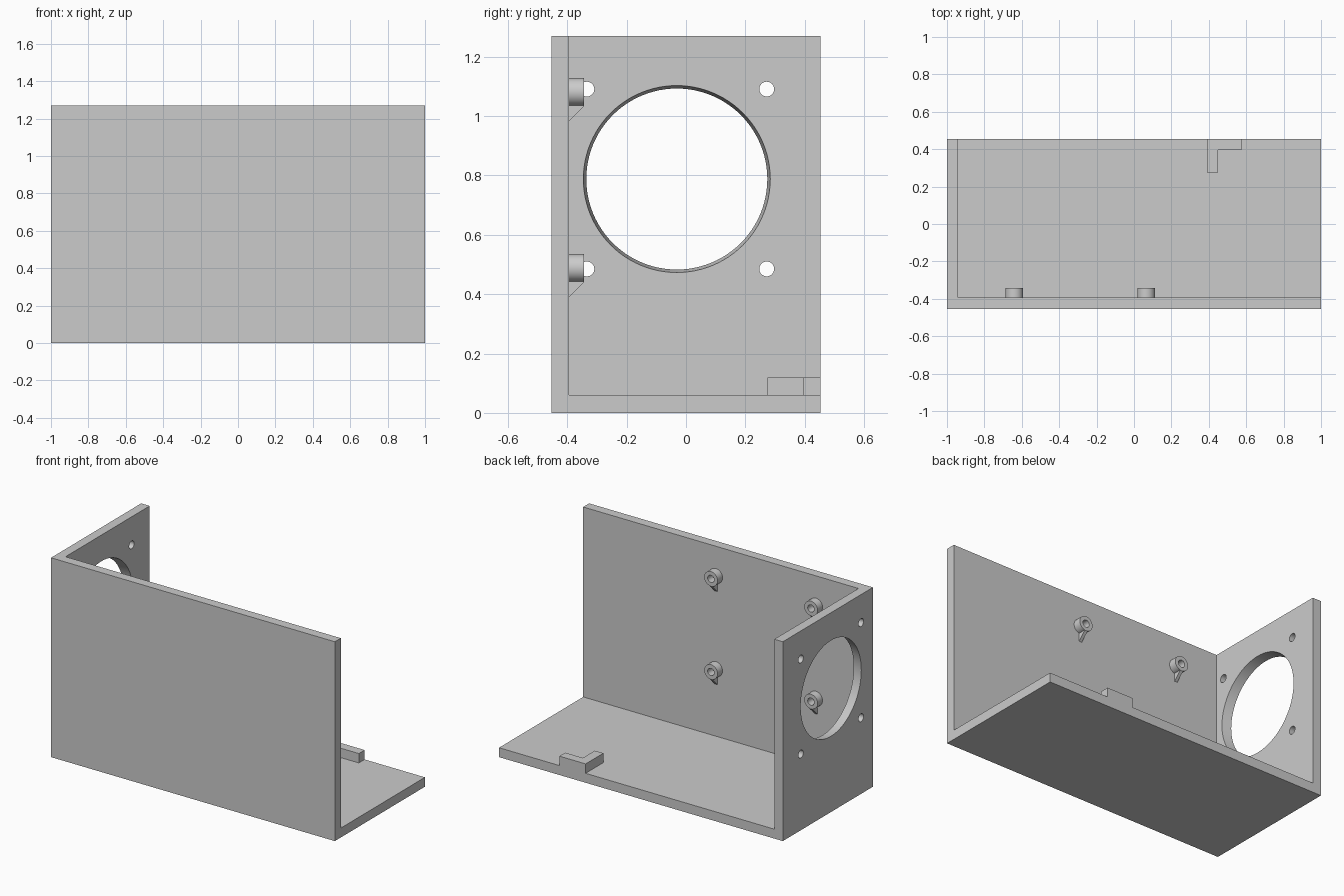
import bpy, bmesh, math
from mathutils import Vector

cube = bpy.data.objects.get("Cube")
if cube:
    bpy.data.objects.remove(cube, do_unlink=True)

W, D, H, T = 1.0, 0.4535, 1.27, 0.06   # half width, half depth, height, wall thickness
FLOOR, INNER = T, -D + T               # inner faces of the base and front wall

grey = bpy.data.materials.new("plain_grey")
grey.use_nodes = True
colour = (0.6, 0.6, 0.6, 1)
grey.diffuse_color = colour
grey.node_tree.nodes["Principled BSDF"].inputs["Base Color"].default_value = colour


def finish(name, bm):
    bmesh.ops.recalc_face_normals(bm, faces=bm.faces)
    mesh = bpy.data.meshes.new(name)
    bm.to_mesh(mesh)
    bm.free()
    mesh.materials.append(grey)
    ob = bpy.data.objects.new(name, mesh)
    bpy.context.scene.collection.objects.link(ob)
    return ob


def prism(name, points, shift):
    """Extrude a flat outline along a vector."""
    bm = bmesh.new()
    face = bm.faces.new([bm.verts.new(p) for p in points])
    out = bmesh.ops.extrude_face_region(bm, geom=[face])
    bmesh.ops.translate(bm, vec=Vector(shift),
                        verts=[g for g in out["geom"] if isinstance(g, bmesh.types.BMVert)])
    return finish(name, bm)


def lathe(name, centre, axis, rings, closed=False, steps=64):
    """Sweep (radius, offset) rings around an axis; closed joins the last ring to the first."""
    bm = bmesh.new()
    turn = Vector(axis).to_track_quat("Z", "Y")
    loops = []
    for r, h in rings:
        loops.append([bm.verts.new(Vector(centre) + turn @ Vector((
            r * math.cos(math.tau * i / steps), r * math.sin(math.tau * i / steps), h)))
            for i in range(steps)])
    pairs = list(zip(loops, loops[1:]))
    if closed:
        pairs.append((loops[-1], loops[0]))
    else:
        bm.faces.new(loops[0])
        bm.faces.new(loops[-1])
    for a, b in pairs:
        for i in range(steps):
            j = (i + 1) % steps
            bm.faces.new((a[i], a[j], b[j], b[i]))
    return finish(name, bm)


def smooth(ob):
    bpy.ops.object.select_all(action="DESELECT")
    ob.select_set(True)
    bpy.context.view_layer.objects.active = ob
    bpy.ops.object.shade_smooth_by_angle(angle=math.radians(30))


# Corner shell: side wall, front wall and base in one solid
shell = prism("shell", [(-W, -D, 0), (W, -D, 0), (W, D, 0), (-W, D, 0)], (0, 0, H))
cavity = prism("cavity_cutter", [(-W + T, INNER, FLOOR), (W + T, INNER, FLOOR),
                                 (W + T, D + T, FLOOR), (-W + T, D + T, FLOOR)], (0, 0, H))
cutters = [cavity]

# Tapered round opening with four screw holes in the side wall
hole_y, hole_z, pitch = -0.031, 0.788, 0.303
taper = 0.01 / T
cutters.append(lathe("opening_cutter", (-W, hole_y, hole_z), (1, 0, 0),
                     [(0.305 - taper * 0.02, -0.02), (0.315 + taper * 0.02, T + 0.02)], steps=96))
for sy in (-1, 1):
    for sz in (-1, 1):
        cutters.append(lathe("screw_hole_cutter",
                             (-W, hole_y + sy * pitch, hole_z + sz * pitch), (1, 0, 0),
                             [(0.025, -0.02), (0.025, T + 0.02)], steps=32))

for cutter in cutters:
    mod = shell.modifiers.new("cut", "BOOLEAN")
    mod.object = cutter
    mod.solver = "EXACT"
    bpy.context.view_layer.objects.active = shell
    bpy.ops.object.modifier_apply(modifier=mod.name)
    bpy.data.objects.remove(cutter, do_unlink=True)
smooth(shell)

# Hollow standoffs on the front wall, each with a thin gusset below
R, BORE, LENGTH, RIB = 0.047, 0.023, 0.05, 0.01
for x in (-0.64, 0.065):
    for z in (0.488, 1.081):
        smooth(lathe("standoff", (x, INNER, z), (0, 1, 0),
                     [(R, 0), (R, LENGTH), (BORE, LENGTH), (BORE, 0)], closed=True, steps=48))
        top, low = z - BORE - 0.01, z - R
        prism("standoff_gusset", [(x - RIB, INNER, top), (x - RIB, INNER + LENGTH, top),
                                  (x - RIB, INNER + LENGTH, low),
                                  (x - RIB, INNER, low - LENGTH)], (2 * RIB, 0, 0))

# L-shaped locating stop on the base
prism("locating_stop", [(0.39, 0.275, FLOOR), (0.45, 0.275, FLOOR), (0.45, 0.395, FLOOR),
                        (0.575, 0.395, FLOOR), (0.575, D, FLOOR), (0.39, D, FLOOR)], (0, 0, T))
